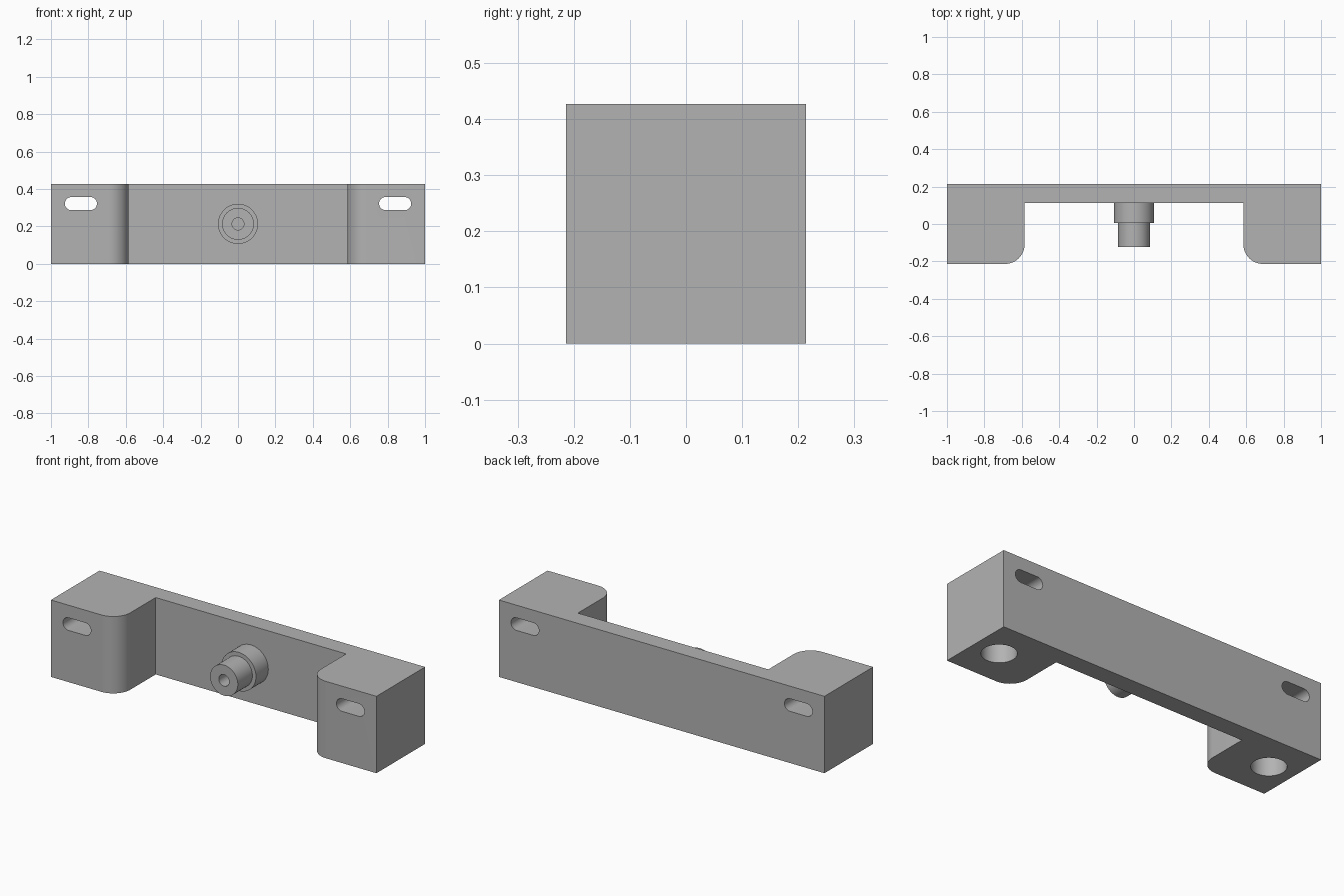
import bpy, bmesh, math
from mathutils import Vector, Matrix

cube = bpy.data.objects.get("Cube")
if cube:
    bpy.data.objects.remove(cube, do_unlink=True)

H, D = 0.427, 0.2135          # body height, half depth
BAR_Y, LEG_X, R = 0.113, 0.585, 0.105
MID_Z = H / 2

grey = bpy.data.materials.new("plain grey")
grey.use_nodes = True
grey.diffuse_color = (0.45, 0.45, 0.45, 1)
grey.node_tree.nodes["Principled BSDF"].inputs["Base Color"].default_value = (0.45, 0.45, 0.45, 1)


def arc(cx, cy, r, a0, a1, n):
    """Points on an arc, angles in degrees."""
    angles = [math.radians(a0 + (a1 - a0) * i / n) for i in range(n + 1)]
    return [(cx + r * math.cos(a), cy + r * math.sin(a)) for a in angles]


def prism(name, outline, to_3d, sweep):
    """Extrude a flat outline along the sweep vector."""
    bm = bmesh.new()
    face = bm.faces.new([bm.verts.new(to_3d(u, v)) for u, v in outline])
    ext = bmesh.ops.extrude_face_region(bm, geom=[face], use_keep_orig=True)
    moved = [g for g in ext["geom"] if isinstance(g, bmesh.types.BMVert)]
    bmesh.ops.translate(bm, verts=moved, vec=Vector(sweep))
    bmesh.ops.recalc_face_normals(bm, faces=bm.faces)
    mesh = bpy.data.meshes.new(name)
    bm.to_mesh(mesh)
    bm.free()
    mesh.materials.append(grey)
    obj = bpy.data.objects.new(name, mesh)
    bpy.context.collection.objects.link(obj)
    return obj


def cut(obj, cutter):
    """Subtract a hidden cutter."""
    cutter.hide_render = True
    cutter.hide_viewport = True
    cutter.display_type = 'WIRE'
    mod = obj.modifiers.new(cutter.name, 'BOOLEAN')
    mod.operation = 'DIFFERENCE'
    mod.solver = 'EXACT'
    mod.object = cutter


def finish(obj):
    """Apply modifiers, remove cutters and smooth the curved walls."""
    bpy.context.view_layer.update()
    graph = bpy.context.evaluated_depsgraph_get()
    mesh = bpy.data.meshes.new_from_object(obj.evaluated_get(graph))
    cutters = [m.object for m in obj.modifiers]
    obj.modifiers.clear()
    obj.data = mesh
    for c in cutters:
        bpy.data.objects.remove(c, do_unlink=True)
    bpy.ops.object.select_all(action='DESELECT')
    obj.select_set(True)
    bpy.context.view_layer.objects.active = obj
    bpy.ops.object.shade_smooth_by_angle(angle=math.radians(30))


# Bracket body: a back bar with two rounded legs, mirrored outline
half = [(LEG_X, BAR_Y)]
half += arc(LEG_X + R, -D + R, R, 180, 270, 16)
half += [(1, -D), (1, D)]
outline = half + [(-x, y) for x, y in reversed(half)]
body = prism("bracket_body", outline, lambda x, y: (x, y, 0), (0, 0, H))

# Strap slots through the legs, and blind sockets from below
for side, label in ((1, "left"), (-1, "right")):
    slot = arc(side * 0.84 + 0.051, 0.322, 0.035, -90, 90, 16)
    slot += arc(side * 0.84 - 0.051, 0.322, 0.035, 90, 270, 16)
    cut(body, prism(label + "_slot_cutter", slot,
                    lambda x, z: (x, -0.3, z), (0, 0.6, 0)))
    socket = arc(side * 0.85, 0, 0.088, 0, 360, 48)[:-1]
    cut(body, prism(label + "_socket_cutter", socket,
                    lambda x, y: (x, y, -0.05), (0, 0, 0.26)))
finish(body)

# Stepped spigot with a blind bore, turned around the y axis
profile = [(0, 0.02), (0.032, 0.02), (0.032, -0.123), (0.085, -0.123),
           (0.085, 0.005), (0.107, 0.005), (0.107, BAR_Y)]
bm = bmesh.new()
verts = [bm.verts.new((r, y, MID_Z)) for r, y in profile]
edges = [bm.edges.new(pair) for pair in zip(verts, verts[1:])]
bmesh.ops.spin(bm, geom=verts + edges, cent=(0, 0, MID_Z), axis=(0, 1, 0),
               angle=math.tau, steps=64, use_merge=True)
bmesh.ops.remove_doubles(bm, verts=bm.verts, dist=1e-5)
bmesh.ops.recalc_face_normals(bm, faces=bm.faces)
# Face the end of the spigot forwards
front = min(bm.faces, key=lambda f: f.calc_center_median().y)
if front.normal.y > 0:
    bmesh.ops.reverse_faces(bm, faces=bm.faces)
mesh = bpy.data.meshes.new("spigot")
bm.to_mesh(mesh)
bm.free()
mesh.materials.append(grey)
spigot = bpy.data.objects.new("spigot", mesh)
bpy.context.collection.objects.link(spigot)
finish(spigot)
